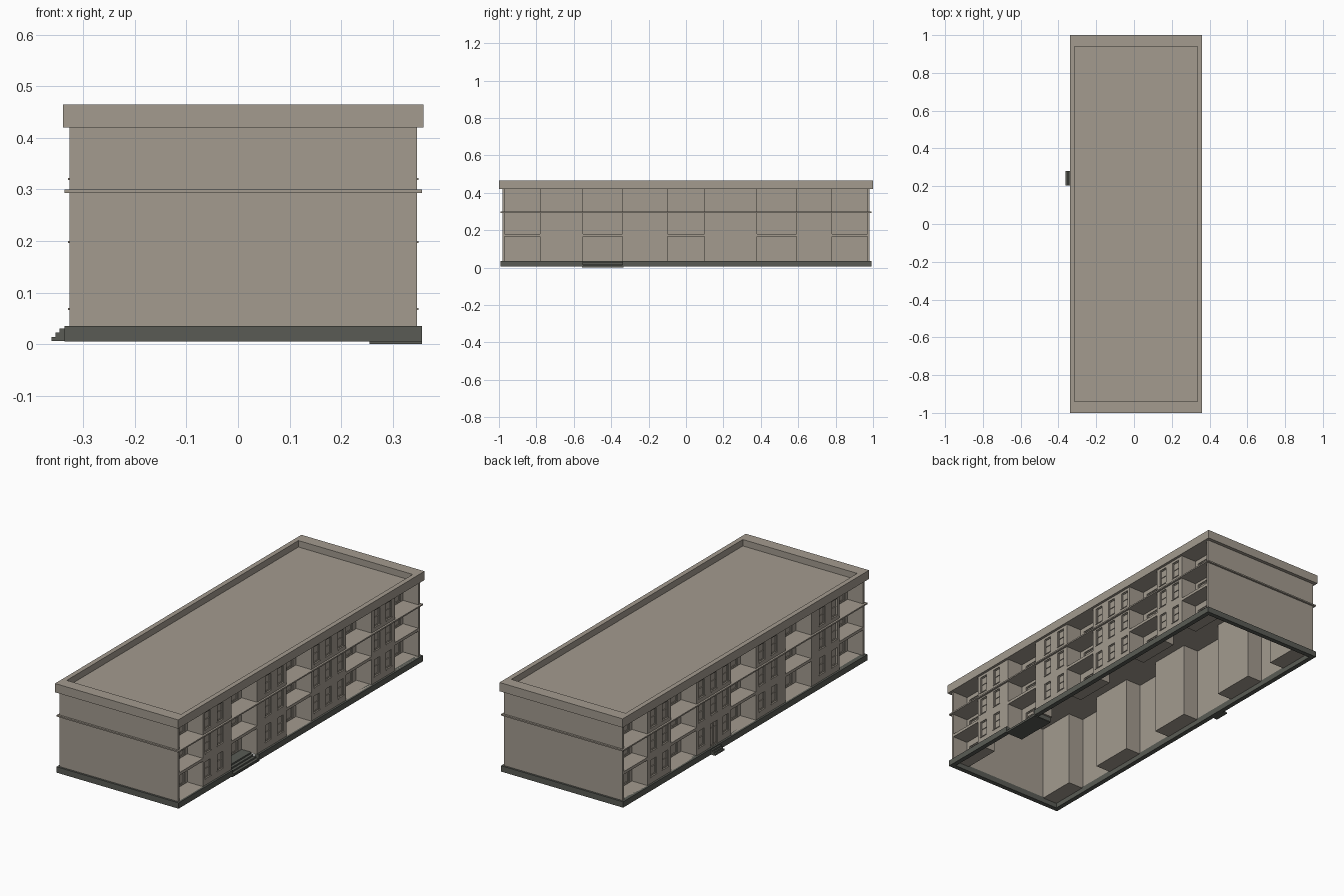
import bpy, bmesh

if "Cube" in bpy.data.objects:
    bpy.data.objects.remove(bpy.data.objects["Cube"])

CX = 0.01                      # plan centre line of the building
HALF = 0.337                   # half depth of the walls
DEPTH = 0.088                  # balcony recess depth
T = 0.01                       # wall thickness


def material(name, rgb):
    m = bpy.data.materials.new(name)
    m.diffuse_color = (*rgb, 1)
    m.use_nodes = True
    m.node_tree.nodes["Principled BSDF"].inputs["Base Color"].default_value = m.diffuse_color
    return m


STONE = material("warm_stone", (0.366, 0.328, 0.275))
DARK = material("dark_plinth", (0.100, 0.105, 0.090))


class Part:
    """Collects boxes and pierced panels into one named object."""

    def __init__(self, name, mat, side=1):
        self.name, self.mat, self.s, self.bm = name, mat, side, bmesh.new()

    def box(self, x0, x1, y0, y1, z0, z1):
        # x is measured outward from the centre line, flipped for the rear side
        v = [self.bm.verts.new((CX + self.s * x, y, z))
             for x in (x0, x1) for y in (y0, y1) for z in (z0, z1)]
        for f in ((0, 1, 3, 2), (4, 6, 7, 5), (0, 4, 5, 1),
                  (2, 3, 7, 6), (0, 2, 6, 4), (1, 5, 7, 3)):
            self.bm.faces.new([v[i] for i in f])

    def panel(self, x, y0, y1, z0, z1, holes):
        # flat sheet in the yz plane with rectangular holes
        ys = sorted({y0, y1, *[h[0] for h in holes], *[h[1] for h in holes]})
        zs = sorted({z0, z1, *[h[2] for h in holes], *[h[3] for h in holes]})
        grid = {}

        def vert(y, z):
            if (y, z) not in grid:
                grid[y, z] = self.bm.verts.new((CX + self.s * x, y, z))
            return grid[y, z]
        for a, b in zip(ys, ys[1:]):
            for c, d in zip(zs, zs[1:]):
                my, mz = (a + b) / 2, (c + d) / 2
                if not any(h[0] < my < h[1] and h[2] < mz < h[3] for h in holes):
                    self.bm.faces.new([vert(a, c), vert(b, c), vert(b, d), vert(a, d)])

    def ring(self, hx, hy, z0, z1, w):
        # rectangular band around the plan
        loops = []
        for dx, z in ((0, z0), (0, z1), (w, z1), (w, z0)):
            loops.append([self.bm.verts.new((CX + sx * (hx - dx), sy * (hy - dx), z))
                          for sx, sy in ((1, 1), (-1, 1), (-1, -1), (1, -1))])
        for k in range(4):
            a, b = loops[k], loops[(k + 1) % 4]
            for i in range(4):
                j = (i + 1) % 4
                self.bm.faces.new([a[i], a[j], b[j], b[i]])

    def finish(self, thickness=0):
        bmesh.ops.recalc_face_normals(self.bm, faces=self.bm.faces[:])
        me = bpy.data.meshes.new(self.name)
        self.bm.to_mesh(me)
        self.bm.free()
        me.materials.append(self.mat)
        ob = bpy.data.objects.new(self.name, me)
        bpy.context.collection.objects.link(ob)
        if thickness:
            mod = ob.modifiers.new("thickness", 'SOLIDIFY')
            mod.thickness, mod.offset = thickness, 0
        return ob


# Layout along the long side and by storey
RECESSES = [(-0.97, -0.78), (-0.55, -0.34), (-0.1, 0.1), (0.38, 0.59), (0.78, 0.97)]
PIERS = [((-0.78, -0.55), (-0.74, -0.64)), ((-0.34, -0.1), (-0.25, -0.15)),
         ((0.1, 0.38), (0.145, 0.24, 0.34)), ((0.59, 0.78), (0.635, 0.73))]
STOREYS = [(0.035, 0.165), (0.18, 0.293), (0.30, 0.42)]
WINDOWS = [(0.07, 0.155), (0.20, 0.285), (0.322, 0.407)]
WW = 0.0225                    # half window width


def glazing(p, x, y0, y1, z0, z1, columns, transom):
    # pane set back in the wall, with frame, mullions and transom
    f = 0.004
    p.box(x - 0.010, x - 0.008, y0, y1, z0, z1)
    for i in range(columns + 1):
        y = y0 + (y1 - y0 - f) * i / columns
        p.box(x - 0.008, x - 0.004, y, y + f, z0, z1)
    for z in (z0, z0 + (z1 - z0) * transom, z1 - f):
        p.box(x - 0.008, x - 0.0045, y0 + f, y1 - f, z, z + f)


for side, tag in ((1, "right"), (-1, "left")):
    walls = Part(tag + "_facade_walls", STONE, side)
    frames = Part(tag + "_windows", STONE, side)
    slabs = Part(tag + "_balcony_slabs", STONE, side)
    cheeks = Part(tag + "_balcony_side_walls", STONE, side)

    # window bays
    for (a, b), centres in PIERS:
        holes = []
        for z0, z1 in WINDOWS:
            for c in centres:
                door = side < 0 and c == 0.24 and z0 < 0.1
                h = (c - 0.03, c + 0.03, 0.037, z1) if door else (c - WW, c + WW, z0, z1)
                holes.append(h)
                glazing(frames, HALF, *h, 2 if door else 1, 0.75 if door else 0.5)
                if not door:
                    frames.box(HALF - 0.004, HALF + 0.003, c - WW - 0.003,
                               c + WW + 0.003, z0 - 0.004, z0)
        walls.panel(HALF - T / 2, a, b, 0.035, 0.42, holes)

    # balcony recesses with glazed doors on the back wall
    xb = HALF - DEPTH
    for a, b in RECESSES:
        m, holes = (a + b) / 2, []
        for z0, z1 in STOREYS:
            h = (m - 0.075, m + 0.075, z0 + 0.004, z0 + 0.098)
            holes.append(h)
            glazing(frames, xb, *h, 3, 0.75)
        walls.panel(xb - T / 2, a, b, 0.03, 0.42, holes)
        for z0, z1 in ((0.165, 0.18), (0.293, 0.30)):
            slabs.box(xb, HALF, a, b, z0, z1)
        if not (side > 0 and a == -0.55):
            slabs.box(xb - T, HALF, a, b, 0.030, 0.035)
        for y, d in ((a, -T), (b, T)):
            if abs(y) < 0.97:
                cheeks.box(xb - T, HALF - T, min(y, y + d), max(y, y + d), 0.03, 0.42)
    walls.finish(T)
    frames.finish()
    slabs.finish()
    cheeks.finish()

# blank end walls
for sy, tag in ((-1, "front"), (1, "back")):
    p = Part(tag + "_end_wall", STONE)
    p.box(-HALF, HALF, min(sy * 0.97, sy * 0.982), max(sy * 0.97, sy * 0.982), 0.035, 0.42)
    p.finish()

# belt course
p = Part("belt_course", STONE)
p.ring(0.347, 0.992, 0.293, 0.30, 0.012)
p.finish()

# roof deck and parapet
p = Part("parapet", STONE)
p.ring(0.35, 1.0, 0.42, 0.465, 0.025)
p.finish()
p = Part("parapet_end_blocks", STONE)
for s in (-1, 1):
    p.box(-0.325, 0.325, min(s * 0.94, s * 0.975), max(s * 0.94, s * 0.975), 0.42, 0.465)
p.finish()
p = Part("roof_deck", STONE)
p.box(-0.325, 0.325, -0.94, 0.94, 0.42, 0.432)
p.finish()

# plinth, left open in front of the entrance bay
p = Part("plinth", DARK)
w = 0.024
p.box(-0.347, -0.347 + w, -0.992, 0.992, 0.005, 0.035)
p.box(0.347 - w, 0.347, -0.992, -0.55, 0.005, 0.035)
p.box(0.347 - w, 0.347, -0.34, 0.992, 0.005, 0.035)
for s in (-1, 1):
    p.box(-0.347 + w, 0.347 - w, min(s * 0.992, s * (0.992 - w)),
          max(s * 0.992, s * (0.992 - w)), 0.005, 0.035)
p.finish()

# main entrance: ground slab and steps rising into the recess
p = Part("entrance_steps", DARK)
p.box(0.245, 0.347, -0.555, -0.335, 0.0, 0.005)
for i in range(4):
    p.box(0.24, 0.345 - 0.014 * i, -0.55, -0.34, 0.005 + 0.0075 * i, 0.0125 + 0.0075 * i)
p.finish()

# rear door steps
p = Part("rear_steps", DARK, -1)
for i in range(3):
    p.box(0.33, 0.372 - 0.008 * i, 0.205, 0.28, 0.006 + 0.008 * i, 0.014 + 0.008 * i)
p.finish()
